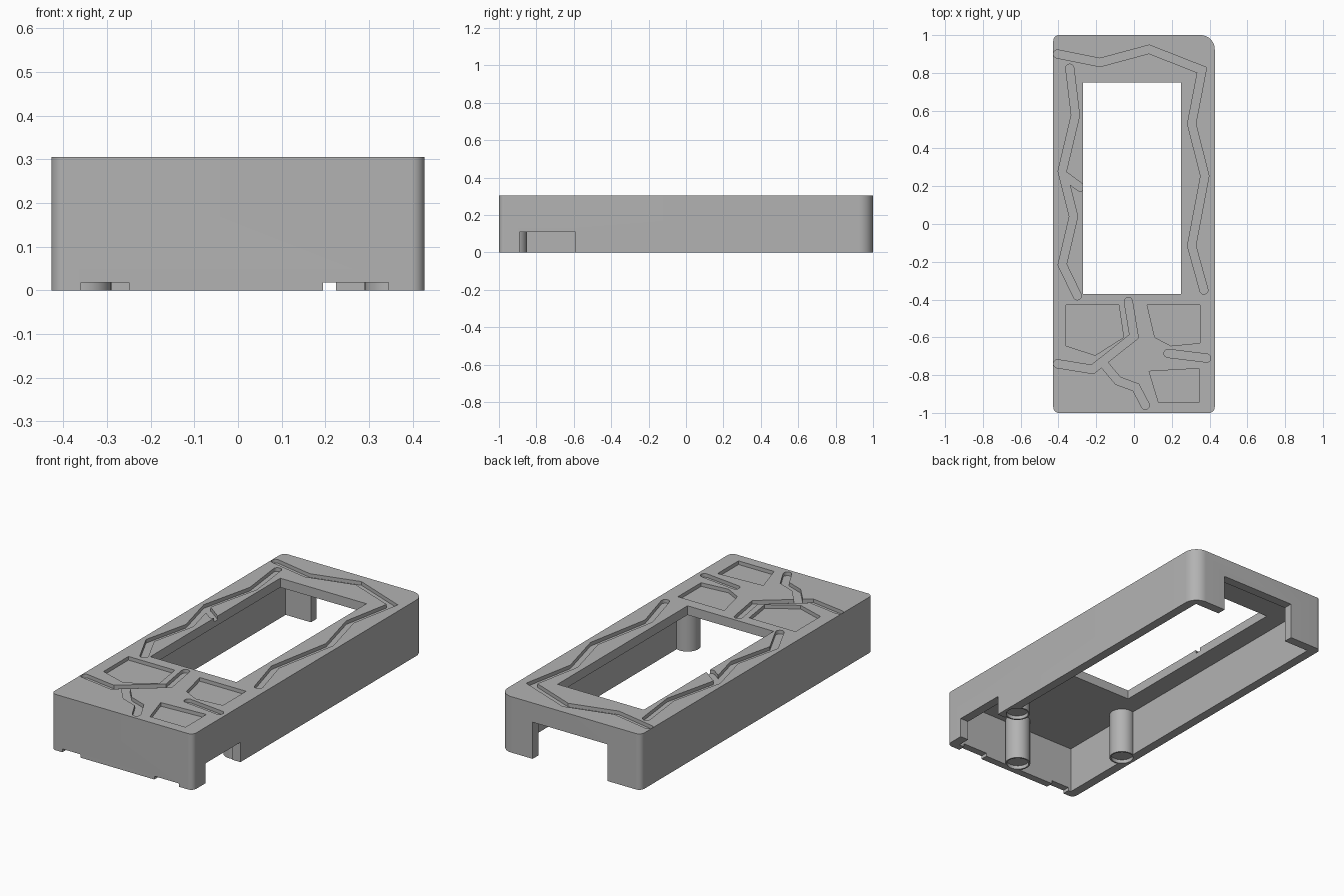
import bpy, bmesh, math
from mathutils import Vector

cube = bpy.data.objects.get("Cube")
if cube:
    bpy.data.objects.remove(cube, do_unlink=True)

HX, HY, H = 0.4275, 1.0, 0.305
LID = 0.05          # lid thickness
DEPTH = 0.02        # depth of carved decoration
GROOVE = 0.0215     # half width of a groove

grey = bpy.data.materials.new("plain_grey")
grey.use_nodes = True
grey.diffuse_color = (0.45, 0.45, 0.45, 1)
bsdf = next(n for n in grey.node_tree.nodes if n.type == 'BSDF_PRINCIPLED')
bsdf.inputs["Base Color"].default_value = (0.45, 0.45, 0.45, 1)


def prism(name, points, z0, z1):
    """Extrude a flat outline from z0 to z1."""
    bm = bmesh.new()
    face = bm.faces.new([bm.verts.new((p[0], p[1], z0)) for p in points])
    new = bmesh.ops.extrude_face_region(bm, geom=[face])["geom"]
    bmesh.ops.translate(bm, vec=(0, 0, z1 - z0),
                        verts=[v for v in new if isinstance(v, bmesh.types.BMVert)])
    bmesh.ops.recalc_face_normals(bm, faces=bm.faces)
    mesh = bpy.data.meshes.new(name)
    bm.to_mesh(mesh)
    bm.free()
    mesh.materials.append(grey)
    obj = bpy.data.objects.new(name, mesh)
    bpy.context.collection.objects.link(obj)
    return obj


def arc(cx, cy, r, start, sweep, steps):
    return [(cx + r * math.cos(start + sweep * i / steps),
             cy + r * math.sin(start + sweep * i / steps)) for i in range(steps + 1)]


def box(x0, x1, y0, y1):
    return [(x0, y0), (x1, y0), (x1, y1), (x0, y1)]


def circle(x, y, r, steps=40):
    return arc(x, y, r, 0, math.tau, steps)[:-1]


def stroke(path, w):
    """Outline of a mitred line with round ends."""
    pts = [Vector(p) for p in path]
    dirs = [(b - a).normalized() for a, b in zip(pts, pts[1:])]
    left, right = [], []
    for p, d0, d1 in zip(pts[1:-1], dirs, dirs[1:]):
        n0, n1 = Vector((-d0.y, d0.x)), Vector((-d1.y, d1.x))
        m = (n0 + n1).normalized()
        m *= w / m.dot(n0)
        left.append(p + m)
        right.append(p - m)
    a0 = math.atan2(dirs[0].y, dirs[0].x)
    a1 = math.atan2(dirs[-1].y, dirs[-1].x)
    head = arc(*pts[0], w, a0 + math.pi / 2, math.pi, 10)
    tail = arc(*pts[-1], w, a1 - math.pi / 2, math.pi, 10)
    return head + right + tail + left[::-1]


def combine(target, tool, operation):
    mod = target.modifiers.new(tool.name, 'BOOLEAN')
    mod.operation, mod.solver, mod.object = operation, 'EXACT', tool
    graph = bpy.context.evaluated_depsgraph_get()
    mesh = bpy.data.meshes.new_from_object(target.evaluated_get(graph))
    target.modifiers.clear()
    target.data = mesh
    bpy.data.objects.remove(tool, do_unlink=True)


def cut(points, z0, z1):
    combine(shell, prism("cutter", points, z0, z1), 'DIFFERENCE')


# Outer block, with one wider back corner
corners = [(1, 1, 0.075), (-1, 1, 0.03), (-1, -1, 0.03), (1, -1, 0.03)]
outline = []
for i, (sx, sy, r) in enumerate(corners):
    outline += arc(sx * (HX - r), sy * (HY - r), r, i * math.pi / 2, math.pi / 2, 12)
shell = prism("case_shell", outline, 0, H)

# Hollow underside, then the screw posts
cut(box(-HX + 0.05, HX - 0.05, -HY + 0.04, HY - 0.05), -0.1, H - LID)
posts = [(0.355, -0.52), (-0.355, -0.52), (0.02, -0.915)]
for x, y in posts:
    combine(shell, prism("post", circle(x, y, 0.065), 0, H - LID / 2), 'UNION')
for x, y in posts:
    cut(circle(x, y, 0.057), -0.1, 0.02)

# Window and wall openings
cut(box(-0.27, 0.25, -0.37, 0.75), 0.1, H + 0.1)
cut(box(-0.225, 0.225, 0.9, 1.1), -0.1, 0.2)
cut(box(0.36, 0.5, -0.89, -0.59), -0.1, 0.108)
for x0, x1 in [(-0.36, -0.25), (0.195, 0.345)]:
    cut(box(x0, x1, -1.1, -0.95), -0.1, 0.018)

# Carved crack lines on the lid
grooves = [
    [(-.405, .9), (-.18, .855), (.08, .925), (.36, .815), (.305, .53),
     (.375, .255), (.305, -.115), (.37, -.35)],
    [(-.34, .825), (-.31, .575), (-.38, .28), (-.32, .04), (-.38, -.215), (-.3, -.38)],
    [(-.36, .25), (-.285, .195)],
    [(-.03, -.41), (0, -.595), (-.22, -.77), (-.405, -.74)],
    [(-.165, -.735), (-.085, -.83), (.01, -.865), (.06, -.96)],
    [(.18, -.685), (.385, -.71)],
]
for path in grooves:
    cut(stroke(path, GROOVE), H - DEPTH, H + 0.1)

# Sunken panels on the lid
panels = [
    [(-.36, -.43), (-.08, -.43), (-.055, -.6), (-.205, -.695), (-.36, -.645)],
    [(.07, -.43), (.35, -.43), (.35, -.63), (.195, -.645), (.11, -.6)],
    [(.08, -.78), (.345, -.765), (.345, -.945), (.13, -.945)],
]
for outline in panels:
    cut(outline, H - DEPTH, H + 0.1)

bpy.ops.object.select_all(action='DESELECT')
shell.select_set(True)
bpy.context.view_layer.objects.active = shell
bpy.ops.object.shade_smooth_by_angle(angle=math.radians(30))
